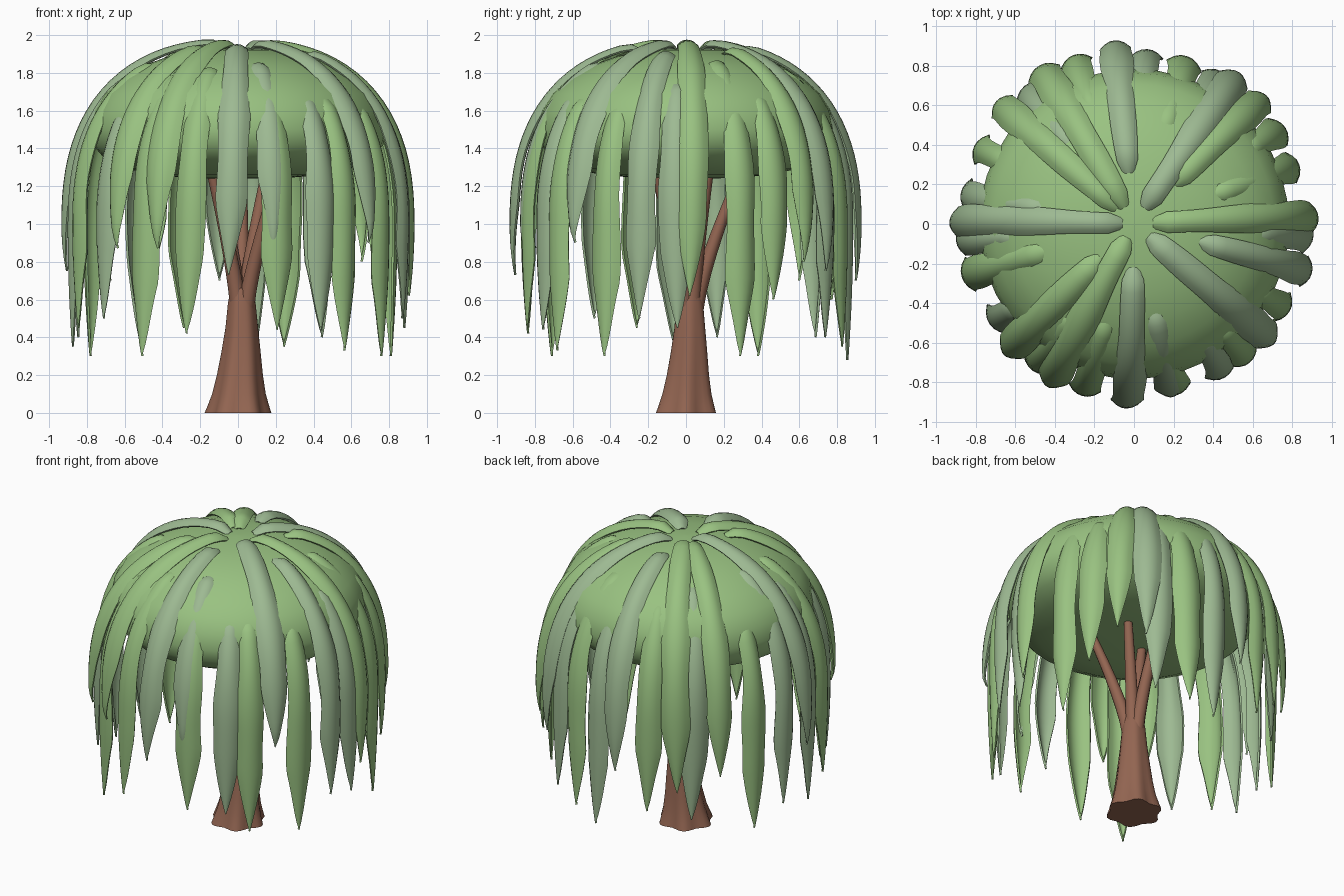
import bpy, bmesh, math, random
from mathutils import Vector

if "Cube" in bpy.data.objects:
    bpy.data.objects.remove(bpy.data.objects["Cube"])

random.seed(4)


def material(name, rgb):
    m = bpy.data.materials.new(name)
    m.diffuse_color = (*rgb, 1)
    m.use_nodes = True
    m.node_tree.nodes["Principled BSDF"].inputs["Base Color"].default_value = m.diffuse_color
    return m


GREEN = material("leaf green", (0.32, 0.54, 0.22))
SAGE = material("sage green", (0.34, 0.49, 0.29))
BARK = material("bark brown", (0.29, 0.13, 0.083))


def loft(name, rings, mat, closed=True, thickness=0.0):
    """Skin a sequence of equal point rows into one smooth mesh."""
    bm = bmesh.new()
    rows = [[bm.verts.new(p) for p in ring] for ring in rings]
    n = len(rows[0])
    for a, b in zip(rows, rows[1:]):
        for i in range(n if closed else n - 1):
            j = (i + 1) % n
            bm.faces.new((a[i], a[j], b[j], b[i]))
    if closed:
        bm.faces.new(rows[0][::-1])
        bm.faces.new(rows[-1])
    bmesh.ops.remove_doubles(bm, verts=bm.verts, dist=0.0004)
    bmesh.ops.recalc_face_normals(bm, faces=bm.faces)
    if thickness:
        bmesh.ops.solidify(bm, geom=bm.faces[:], thickness=thickness)
        bmesh.ops.recalc_face_normals(bm, faces=bm.faces)
    me = bpy.data.meshes.new(name)
    bm.to_mesh(me)
    bm.free()
    ob = bpy.data.objects.new(name, me)
    bpy.context.collection.objects.link(ob)
    me.materials.append(mat)
    bpy.ops.object.select_all(action='DESELECT')
    ob.select_set(True)
    bpy.context.view_layer.objects.active = ob
    bpy.ops.object.shade_smooth_by_angle(angle=math.radians(40))
    return ob


def circle(x, y, z, r, n, lobe=0.0, lobes=6):
    ring = []
    for i in range(n):
        a = 2 * math.pi * i / n
        rr = r * (1 + lobe * math.cos(lobes * a))
        ring.append((x + rr * math.cos(a), y + rr * math.sin(a), z))
    return ring


# Flared trunk with root lobes at the base
trunk = [(0.0, 0.162, 0.09), (0.04, 0.15, 0.08), (0.10, 0.134, 0.06), (0.2, 0.116, 0.05),
         (0.32, 0.1, 0.04), (0.45, 0.084, 0.03), (0.58, 0.072, 0.02), (0.66, 0.058, 0)]
loft("trunk", [circle(0.02 * min(z / 0.4, 1), 0.02 * min(z / 0.4, 1), z, r, 36, lobe)
               for z, r, lobe in trunk], BARK)

# Branches fanning out into the canopy
for x, y in [(-0.16, -0.11), (0.2, -0.18), (0.0, 0.27), (-0.13, 0.06), (0.13, 0.1)]:
    rings = []
    for k in range(9):
        t = k / 8
        s = t ** 1.25
        rings.append(circle(0.02 + 0.1 * x + x * s, 0.02 + 0.1 * y + y * s,
                            0.54 + 0.8 * t, 0.045 - 0.02 * t, 12))
    loft("branch", rings, BARK)

# Domed canopy core
dome = [(0.001, 1.24), (0.25, 1.243), (0.45, 1.26), (0.6, 1.295), (0.71, 1.35), (0.77, 1.42),
        (0.785, 1.5), (0.765, 1.6), (0.71, 1.69), (0.62, 1.77), (0.5, 1.84), (0.36, 1.89),
        (0.2, 1.92), (0.01, 1.93)]
dome[0] = (0.01, 1.24)
loft("canopy_dome", [circle(0, 0, z, r, 40) for r, z in dome], GREEN)


def arch_path(r0, tip, reach):
    """Evenly spaced (r, z) points over the crown and straight down to the tip."""
    top = 0.985 * (0.985 if reach < 0.93 else 1)
    pts = []
    a0 = math.asin(min(1, (r0 / reach) ** 1.2))
    for k in range(41):
        a = a0 + (math.pi / 2 - a0) * k / 40
        pts.append((reach * max(0, math.sin(a)) ** (2 / 2.4),
                    1.0 + top * max(0, math.cos(a)) ** (2 / 2.4)))
    pts = [p for p in pts if p[1] > max(tip, 1.0)]
    last = pts[-1]
    for k in range(1, 13):
        f = k / 12
        pts.append((last[0] - 0.025 * f * f, last[1] + (tip - last[1]) * f))
    pts = [Vector(p) for p in pts]
    dist = [0.0]
    for a, b in zip(pts, pts[1:]):
        dist.append(dist[-1] + (b - a).length)
    out, i, n = [], 0, 26
    for k in range(n + 1):
        d = dist[-1] * k / n
        while i < len(pts) - 2 and dist[i + 1] < d:
            i += 1
        f = (d - dist[i]) / max(1e-6, dist[i + 1] - dist[i])
        out.append((pts[i].lerp(pts[i + 1], f), d))
    return out, dist[-1]


def strand(name, angle, r0, tip, mat):
    """Hanging leaf strip: arched cross-section, rounded start, pointed end."""
    reach = 0.935 if r0 < 0.4 else random.uniform(0.885, 0.915)
    path, length = arch_path(r0, tip, reach)
    ang = math.radians(angle)
    radial = Vector((math.cos(ang), math.sin(ang), 0))
    side = Vector((-math.sin(ang), math.cos(ang), 0))
    width = random.uniform(0.155, 0.175)
    drift, phase = random.uniform(-0.035, 0.035), random.uniform(0, 6)
    rings = []
    for k, (p, d) in enumerate(path):
        q, o = path[min(k + 1, len(path) - 1)][0], path[max(k - 1, 0)][0]
        tan = (q - o).normalized()
        out = radial * -tan.y + Vector((0, 0, tan.x))
        round_start = math.sqrt(max(0, 1 - (1 - min(1, (d + 0.012) / 0.09)) ** 2))
        taper = max(0, min(1, (length - d) / 0.4)) ** 0.85
        grow = 0.62 + 0.38 * min(1, d / (0.45 * length))
        w = 0.5 * width * round_start * taper * grow + 0.002
        w *= 1 + 0.05 * math.sin(11 * d + phase)
        dip = 0.05 * (1 - min(1, d / 0.1)) ** 2
        c = radial * p.x + Vector((0, 0, p.y)) + side * drift * (d / length) ** 2 - out * dip
        ring = []
        for j in range(7):
            u = j / 3 - 1
            ring.append(c + side * w * u - out * (0.5 * w * abs(u) ** 2.2))
        rings.append(ring)
    loft(name, rings, mat, closed=False, thickness=0.012)


# Strands: (direction in degrees, start radius, tip height)
green_strands = [
    (3, 0.1, 0.62), (20, 0.42, 0.3), (33, 0.68, 0.6), (45, 0.3, 0.8), (72, 0.5, 0.35),
    (110, 0.62, 0.45), (120, 0.1, 0.6), (138, 0.12, 0.7), (154, 0.72, 0.3), (197, 0.46, 0.45),
    (225, 0.25, 0.87), (242, 0.08, 0.87), (236, 0.55, 0.3), (254, 0.5, 0.42),
    (284, 0.62, 0.44), (310, 0.7, 0.33), (331, 0.72, 0.3)]
sage_strands = [
    (96, 0.27, 0.7), (86, 0.65, 0.28), (56, 0.1, 0.75), (61, 0.6, 0.4), (-4, 0.62, 0.45),
    (-15, 0.36, 0.5), (-40, 0.1, 0.9), (-59, 0.68, 0.44), (-77, 0.45, 0.85), (-91, 0.23, 0.73),
    (215, 0.74, 0.5), (178, 0.06, 0.75), (171, 0.45, 0.4), (186, 0.6, 0.35), (129, 0.5, 0.4)]
for spec in green_strands:
    strand("green_leaf_strand", *spec, GREEN)
for spec in sage_strands:
    strand("sage_leaf_strand", *spec, SAGE)
